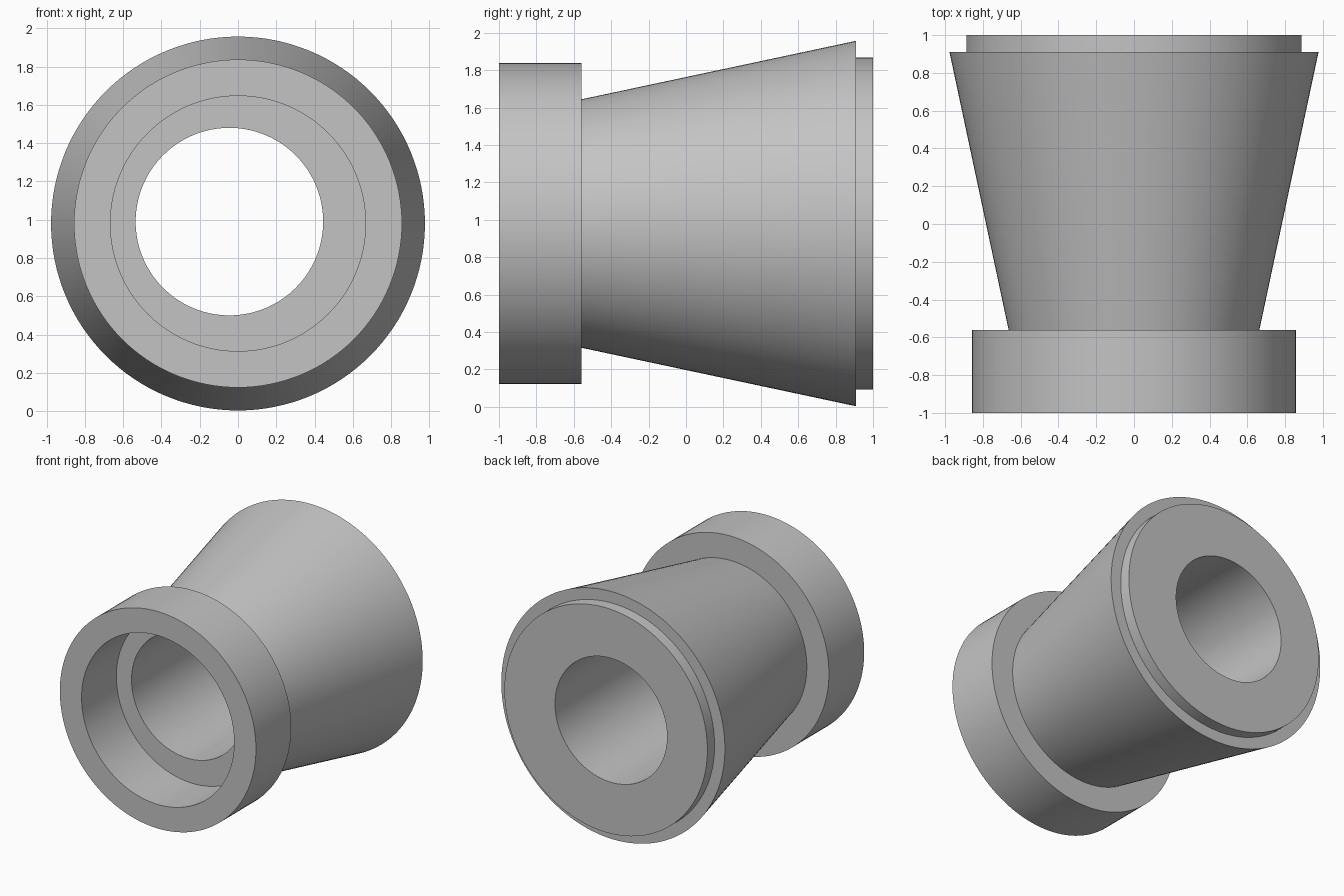
import bpy
import bmesh
import math

cube = bpy.data.objects.get("Cube")
if cube:
    bpy.data.objects.remove(cube, do_unlink=True)

SIDES = 128
AXIS = (0.0, 0.98)         # x, z of the body axis
BORE_AXIS = (-0.045, 0.99)  # the through bore sits slightly off centre

# One plain grey material
grey = bpy.data.materials.new("satin_grey")
grey.use_nodes = True
colour = (0.55, 0.55, 0.55, 1)
grey.diffuse_color = colour
grey.node_tree.nodes["Principled BSDF"].inputs["Base Color"].default_value = colour

# Closed section, as rings of (y, radius, axis)
rings = [
    (-1.0, 0.857, AXIS),       # front collar
    (-0.56, 0.857, AXIS),
    (-0.56, 0.664, AXIS),      # tapered body
    (0.91, 0.977, AXIS),
    (0.91, 0.887, AXIS),       # rear step
    (1.0, 0.887, AXIS),
    (1.0, 0.49, BORE_AXIS),    # through bore
    (-0.56, 0.49, BORE_AXIS),
    (-0.56, 0.667, AXIS),      # front recess
    (-1.0, 0.667, AXIS),
]


def add_ring(bm, y, radius, axis):
    angles = [math.tau * i / SIDES for i in range(SIDES)]
    return [bm.verts.new((axis[0] + radius * math.cos(a), y,
                          axis[1] + radius * math.sin(a))) for a in angles]


# The recess floor and the collar's rear face would share a plane,
# so the recess stops a hair short of it
rings[7] = (-0.565, 0.49, BORE_AXIS)
rings[8] = (-0.565, 0.667, AXIS)

bm = bmesh.new()
loops = [add_ring(bm, *ring) for ring in rings]
for a, b in zip(loops, loops[1:] + loops[:1]):
    for i in range(SIDES):
        j = (i + 1) % SIDES
        bm.faces.new((a[i], a[j], b[j], b[i]))
bmesh.ops.recalc_face_normals(bm, faces=bm.faces)

mesh = bpy.data.meshes.new("tapered_sleeve")
bm.to_mesh(mesh)
bm.free()
mesh.materials.append(grey)
sleeve = bpy.data.objects.new("tapered_sleeve", mesh)
bpy.context.collection.objects.link(sleeve)

# Smooth round walls with sharp rims
bpy.ops.object.select_all(action='DESELECT')
sleeve.select_set(True)
bpy.context.view_layer.objects.active = sleeve
bpy.ops.object.shade_smooth_by_angle(angle=math.radians(30))
